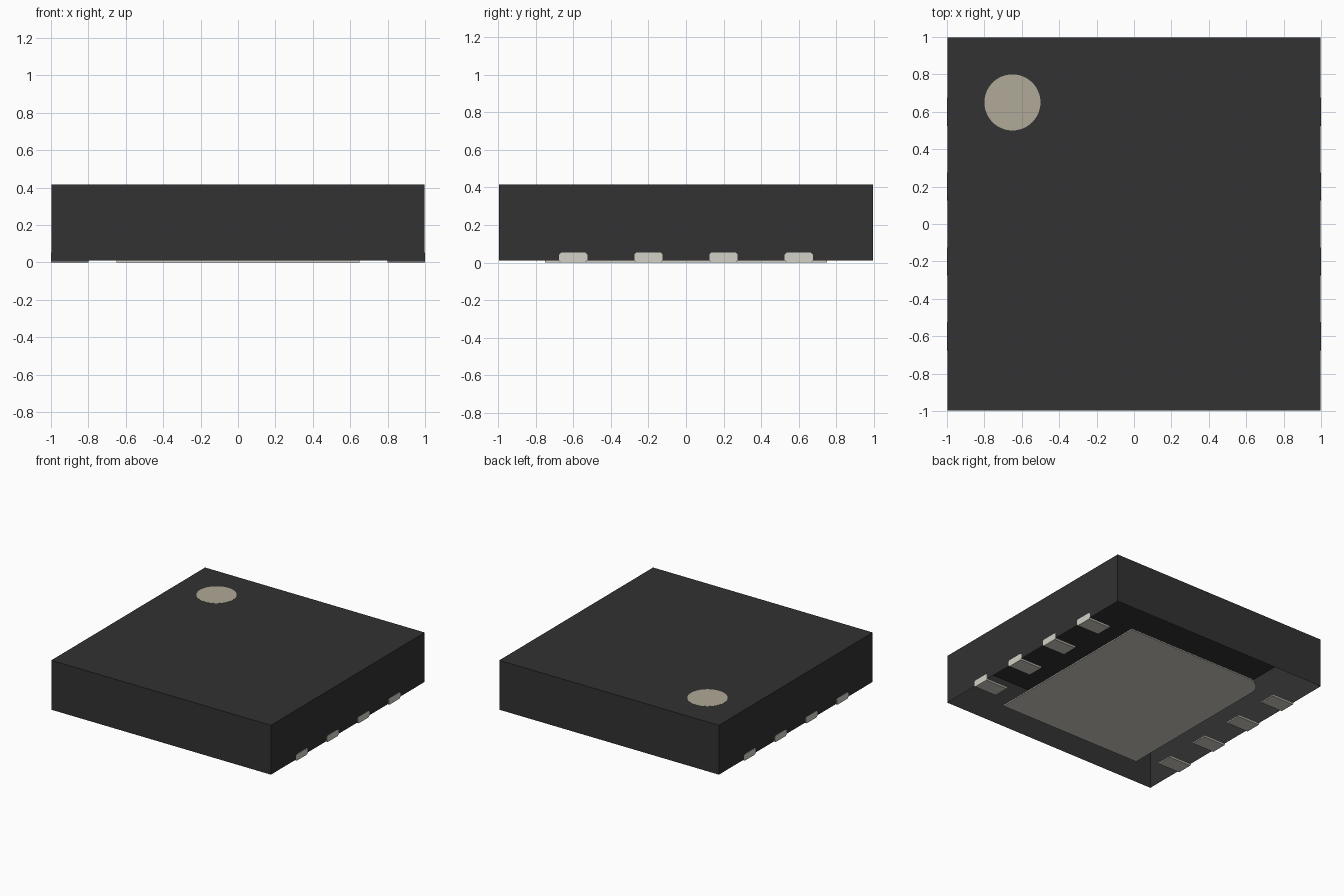
import bpy, bmesh, math
from mathutils import Vector

cube = bpy.data.objects.get("Cube")
if cube:
    bpy.data.objects.remove(cube, do_unlink=True)


def material(name, srgb):
    rgba = tuple(((c + 0.055) / 1.055) ** 2.4 for c in srgb) + (1.0,)
    m = bpy.data.materials.new(name)
    m.use_nodes = True
    m.diffuse_color = rgba
    bsdf = m.node_tree.nodes["Principled BSDF"]
    bsdf.inputs["Base Color"].default_value = rgba
    bsdf.inputs["Roughness"].default_value = 0.6
    return m


BLACK = material("black plastic", (0.197, 0.195, 0.195))
METAL = material("light grey metal", (0.824, 0.820, 0.781))
MARK = material("light brown mark", (0.691, 0.664, 0.598))


def finish(name, bm, mat):
    bmesh.ops.recalc_face_normals(bm, faces=bm.faces)
    mesh = bpy.data.meshes.new(name)
    bm.to_mesh(mesh)
    bm.free()
    mesh.materials.append(mat)
    obj = bpy.data.objects.new(name, mesh)
    bpy.context.collection.objects.link(obj)
    return obj


def prism(name, points, offset, mat):
    """Extrude a closed outline of 3D points along an offset."""
    bm = bmesh.new()
    face = bm.faces.new([bm.verts.new(p) for p in points])
    new = bmesh.ops.extrude_face_region(bm, geom=[face])["geom"]
    moved = [g for g in new if isinstance(g, bmesh.types.BMVert)]
    bmesh.ops.translate(bm, verts=moved, vec=Vector(offset))
    return finish(name, bm, mat)


# Package body: a shell open at the bottom
H, BASE, TOP = 0.996, 0.01, 0.415
body = prism("body", [(-H, -H, BASE), (H, -H, BASE), (H, H, BASE), (-H, H, BASE)],
             (0, 0, TOP - BASE), BLACK)
bm = bmesh.new()
bm.from_mesh(body.data)
bottom = [f for f in bm.faces if f.calc_center_median().z < BASE + 0.001]
bmesh.ops.delete(bm, geom=bottom, context='FACES_ONLY')
# outward normals on the open shell
for f in bm.faces:
    if f.normal.dot(f.calc_center_median() - Vector((0, 0, 0.2))) < 0:
        f.normal_flip()
bm.to_mesh(body.data)
bm.free()

# Pin one mark on the top
circle = [(-0.65 + 0.15 * math.cos(a), 0.65 + 0.15 * math.sin(a), TOP - 0.001)
          for a in (math.tau * i / 64 for i in range(64))]
prism("pin_one_mark", circle, (0, 0, 0.002), MARK)

# Thermal pad with one rounded corner next to pin one
PX, PY, R = 0.65, 0.75, 0.15
pad = [(-PX, -PY, 0), (PX, -PY, 0), (PX, PY, 0)]
for i in range(9):
    a = math.radians(90 + 90 * i / 8)
    pad.append((-PX + R + R * math.cos(a), PY - R + R * math.sin(a), 0))
prism("thermal_pad", pad, (0, 0, BASE), METAL)

# Leads: a foot under the body and a bevelled end outside the side wall
W, C, LEAD_TOP = 0.075, 0.01, 0.053
foot = [(-W + C, 0), (W - C, 0), (W, C), (-W, C)]
end = [(-W + C, 0), (W - C, 0), (W, C), (W, LEAD_TOP - C),
       (W - C, LEAD_TOP), (-W + C, LEAD_TOP), (-W, LEAD_TOP - C), (-W, C)]
for side, s in (("left", 1), ("right", -1)):
    for i, y in enumerate((-0.6, -0.2, 0.2, 0.6), 1):
        prism(f"{side}_lead_foot_{i}", [(s * 0.8, y + u, z) for u, z in foot],
              (s * 0.197, 0, 0), METAL)
        prism(f"{side}_lead_end_{i}", [(s * 0.997, y + u, z) for u, z in end],
              (s * 0.003, 0, 0), METAL)
